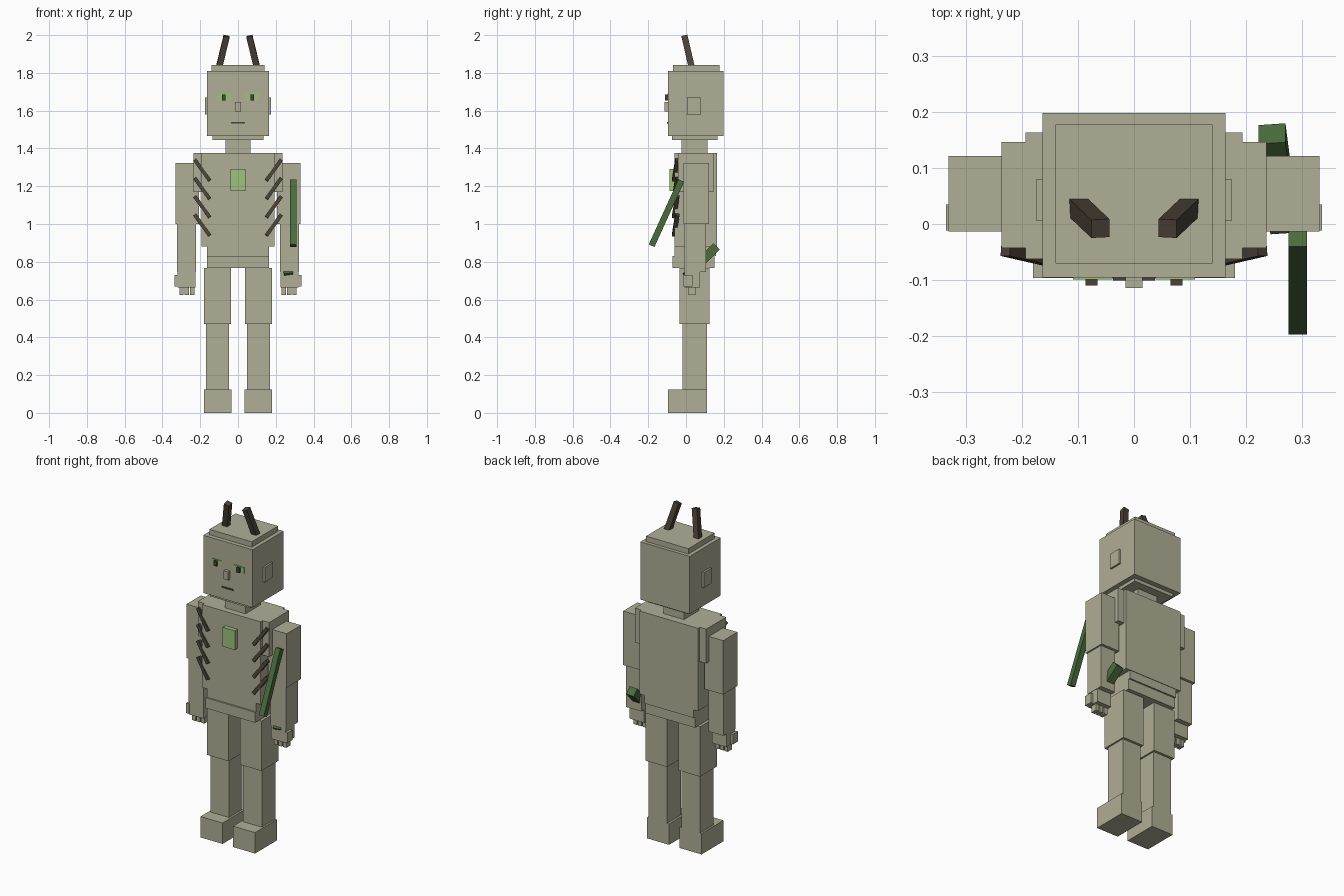
import bpy, bmesh
from mathutils import Vector, Matrix

old = bpy.data.objects.get("Cube")
if old:
    bpy.data.objects.remove(old, do_unlink=True)


def material(name, rgb):
    m = bpy.data.materials.new(name)
    m.use_nodes = True
    m.diffuse_color = (*rgb, 1)
    bsdf = next(n for n in m.node_tree.nodes if n.type == 'BSDF_PRINCIPLED')
    bsdf.inputs["Base Color"].default_value = (*rgb, 1)
    return m


SKIN = material("pale khaki", (0.434, 0.425, 0.305))
BROWN = material("dark brown", (0.072, 0.054, 0.038))
GREEN = material("forest green", (0.068, 0.145, 0.045))
LIGHT = material("light green", (0.337, 0.54, 0.2))


def make(name, mat, matrix):
    """Unit cube transformed by matrix."""
    mesh = bpy.data.meshes.new(name)
    bm = bmesh.new()
    bmesh.ops.create_cube(bm, size=1, matrix=matrix)
    bm.to_mesh(mesh)
    bm.free()
    mesh.materials.append(mat)
    ob = bpy.data.objects.new(name, mesh)
    bpy.context.collection.objects.link(ob)
    return ob


def box(name, x, y, z, mat=SKIN):
    lo, hi = Vector((x[0], y[0], z[0])), Vector((x[1], y[1], z[1]))
    return make(name, mat, Matrix.Translation((lo + hi) / 2) @ Matrix.Diagonal((*(hi - lo), 1)))


def bar(name, a, b, width, depth, mat, side=(1, 0, 0)):
    """Square bar from a to b; width runs along the side direction."""
    a, b = Vector(a), Vector(b)
    w = (b - a).normalized()
    u = Vector(side)
    u = (u - w * u.dot(w)).normalized()
    v = w.cross(u)
    rot = Matrix((u, v, w)).transposed().to_4x4()
    size = Matrix.Diagonal((width, depth, (b - a).length, 1))
    return make(name, mat, Matrix.Translation((a + b) / 2) @ rot @ size)


def mid(name, half, y, z, mat=SKIN):
    return box(name, (-half, half), y, z, mat)


def pair(name, x, y, z, mat=SKIN):
    box("left_" + name, x, y, z, mat)
    box("right_" + name, (-x[1], -x[0]), y, z, mat)


# Head and neck
mid("head", 0.163, (-0.095, 0.198), (1.465, 1.81))
mid("head_cap", 0.14, (-0.07, 0.177), (1.81, 1.842))
mid("jaw_plate", 0.135, (-0.073, 0.167), (1.445, 1.465))
mid("neck", 0.067, (-0.025, 0.115), (1.375, 1.445))

# Face
mid("nose", 0.015, (-0.114, -0.095), (1.595, 1.645))
mid("mouth", 0.037, (-0.101, -0.095), (1.532, 1.54), BROWN)
pair("eye", (0.038, 0.109), (-0.099, -0.094), (1.655, 1.69), LIGHT)
pair("pupil", (0.065, 0.086), (-0.11, -0.098), (1.655, 1.685), BROWN)
pair("ear", (0.163, 0.174), (0.005, 0.08), (1.58, 1.67))

# Torso
mid("chest", 0.193, (-0.062, 0.163), (0.88, 1.375))
mid("waist", 0.163, (-0.062, 0.16), (0.83, 0.88))
mid("pelvis", 0.163, (-0.072, 0.15), (0.768, 0.83))
pair("chest_side", (0.19, 0.236), (-0.043, 0.146), (1.17, 1.375))
mid("chest_plate", 0.04, (-0.087, -0.06), (1.175, 1.29), LIGHT)

# Arms and hands
pair("upper_arm", (0.207, 0.331), (-0.013, 0.121), (1.0, 1.322))
pair("forearm", (0.222, 0.322), (-0.008, 0.105), (0.745, 1.0))
pair("hand", (0.224, 0.32), (-0.008, 0.075), (0.665, 0.745))
pair("thumb", (0.315, 0.335), (-0.012, 0.035), (0.67, 0.73))
for i in range(3):
    x = 0.231 + i * 0.029
    pair(f"finger_{i + 1}", (x, x + 0.022), (0.012, 0.05), (0.625, 0.668))

# Legs and feet
pair("thigh", (0.037, 0.18), (-0.035, 0.125), (0.47, 0.768))
pair("shin", (0.047, 0.17), (-0.018, 0.11), (0.12, 0.47))
pair("foot", (0.035, 0.18), (-0.096, 0.11), (0.0, 0.125))

# Horns and rib spikes, mirrored
for s, tag in ((1, "left"), (-1, "right")):
    bar(f"{tag}_horn", (s * 0.1, 0.03, 1.83), (s * 0.06, -0.008, 1.995), 0.033, 0.033, BROWN)
    for i in range(4):
        z = -0.097 * i
        bar(f"{tag}_rib_spike_{i + 1}", (s * 0.229, -0.046, 1.34 + z), (s * 0.15, -0.064, 1.23 + z),
            0.022, 0.02, BROWN, side=(0, 1, 0))

# Weapon: slanted shaft by the arm and grip through the hand
bar("weapon_shaft", (0.292, -0.025, 1.23), (0.292, -0.182, 0.885), 0.033, 0.033, GREEN)
bar("weapon_grip", (0.267, 0.0, 0.722), (0.246, 0.161, 0.88), 0.048, 0.048, GREEN)
